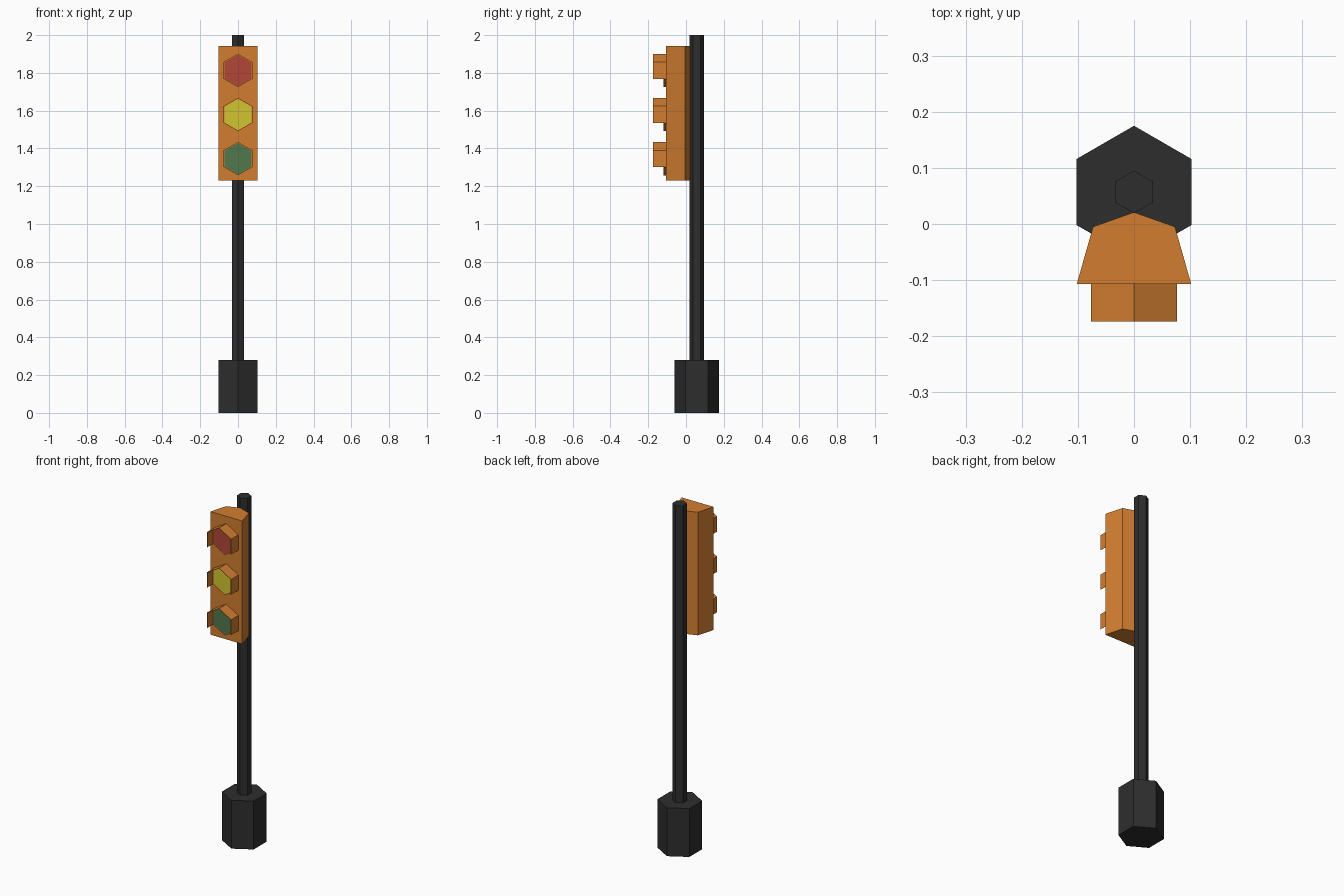
import bpy
import bmesh
from math import cos, sin, radians

if "Cube" in bpy.data.objects:
    bpy.data.objects.remove(bpy.data.objects["Cube"])


def material(name, rgb):
    m = bpy.data.materials.new(name)
    m.diffuse_color = (*rgb, 1)
    m.use_nodes = True
    m.node_tree.nodes["Principled BSDF"].inputs["Base Color"].default_value = m.diffuse_color
    return m


BLACK = material("black", (0.027, 0.027, 0.027))
ORANGE = material("orange", (0.65, 0.208, 0.03))
RED = material("red", (0.44, 0.062, 0.037))
YELLOW = material("yellow", (0.65, 0.56, 0.03))
GREEN = material("green", (0.083, 0.19, 0.074))


def ring(radius, angles, ca=0.0, cb=0.0):
    return [(ca + radius * cos(radians(a)), cb + radius * sin(radians(a))) for a in angles]


HEX = range(30, 390, 60)


def prism(name, profile, start, end, mats, axis="z"):
    """Extrude a closed 2D profile along z, or along y for an (x, z) profile."""
    def place(p, t):
        return (p[0], p[1], t) if axis == "z" else (p[0], t, p[1])
    bm = bmesh.new()
    lower = [bm.verts.new(place(p, start)) for p in profile]
    upper = [bm.verts.new(place(p, end)) for p in profile]
    n = len(profile)
    bm.faces.new(lower)
    bm.faces.new(upper)
    for i in range(n):
        j = (i + 1) % n
        bm.faces.new((lower[i], lower[j], upper[j], upper[i]))
    bmesh.ops.recalc_face_normals(bm, faces=bm.faces)
    if len(mats) > 1:
        # coloured lens inset in the front face, leaving a thin rim
        front = min(bm.faces, key=lambda f: f.calc_center_median().y)
        bmesh.ops.inset_region(bm, faces=[front], thickness=0.004)
        front.material_index = 1
    me = bpy.data.meshes.new(name)
    bm.to_mesh(me)
    bm.free()
    for m in mats:
        me.materials.append(m)
    ob = bpy.data.objects.new(name, me)
    bpy.context.collection.objects.link(ob)
    return ob


# Hexagonal foot and pole
POLE_Y = 0.057
prism("base", ring(0.118, HEX, 0, POLE_Y), 0, 0.28, [BLACK])
prism("pole", ring(0.038, HEX, 0, POLE_Y), 0.27, 2.0, [BLACK])

# Signal housing, tapering towards the pole
prism("housing",
      [(-0.102, -0.107), (0.102, -0.107), (0.073, -0.005), (0, 0.021), (-0.073, -0.005)],
      1.23, 1.943, [ORANGE])

# Three lamps, each with a hood that is open below
HOOD = range(-30, 211, 60)
for label, z, colour in (("red", 1.812, RED), ("yellow", 1.579, YELLOW), ("green", 1.345, GREEN)):
    prism(label + "_lamp", ring(0.0875, HEX, 0, z), -0.106, -0.120, [ORANGE, colour], "y")
    hood = ring(0.089, HOOD, 0, z) + ring(0.0865, reversed(HOOD), 0, z)
    prism(label + "_hood", hood, -0.106, -0.174, [ORANGE], "y")
